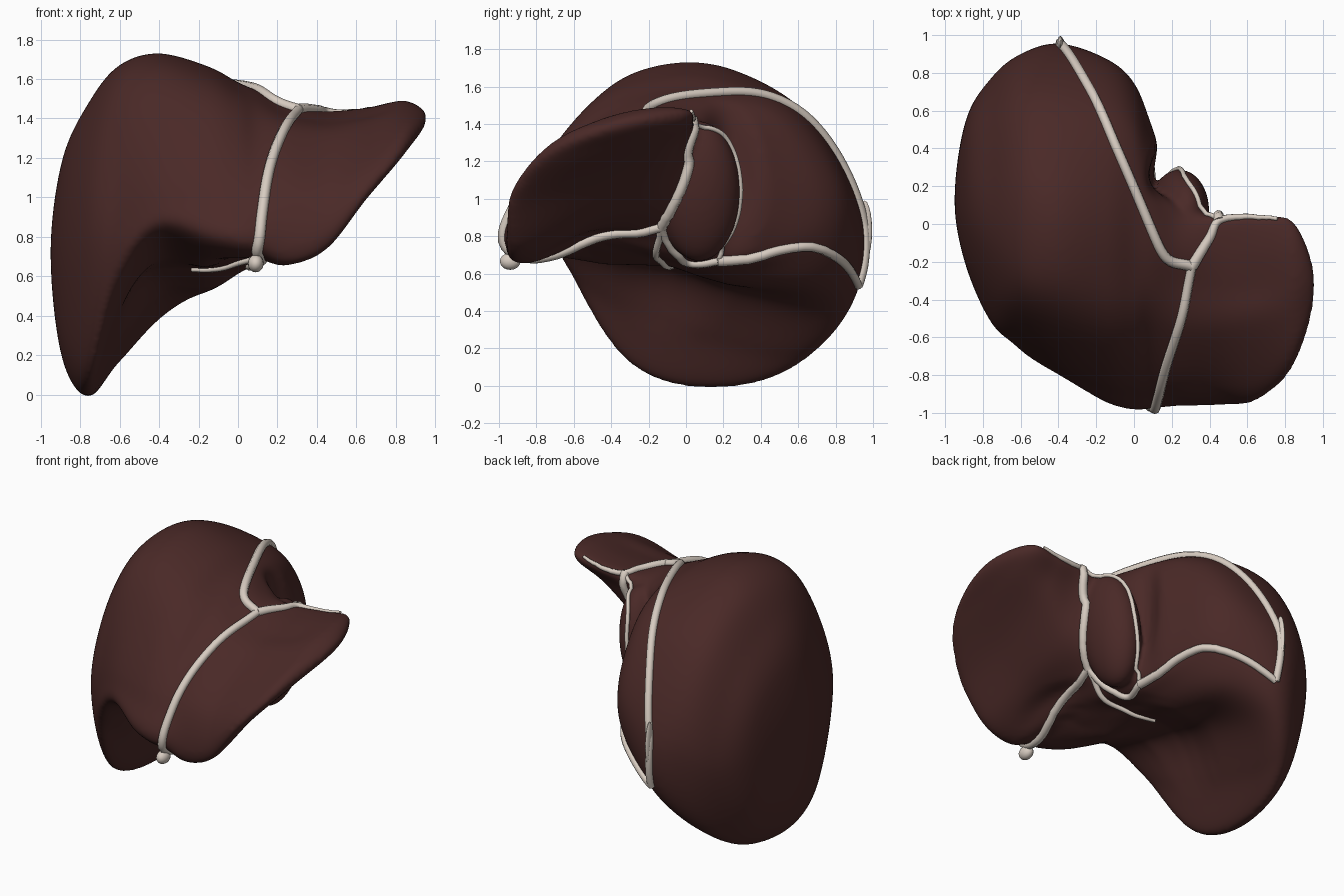
import bpy, bmesh
from mathutils import Vector, Matrix
from mathutils.bvhtree import BVHTree

if "Cube" in bpy.data.objects:
    bpy.data.objects.remove(bpy.data.objects["Cube"])


def material(name, rgb):
    m = bpy.data.materials.new(name)
    m.diffuse_color = (*rgb, 1)
    m.use_nodes = True
    m.node_tree.nodes["Principled BSDF"].inputs["Base Color"].default_value = m.diffuse_color
    return m


RED = material("liver_red", (0.068, 0.022, 0.02))
CREAM = material("ligament_cream", (0.68, 0.6, 0.53))


def spline(a, b, c, d, t):
    return 0.5 * (2 * b + (c - a) * t + (2 * a - 5 * b + 4 * c - d) * t * t
                  + (3 * b - a - 3 * c + d) * t ** 3)


# Cross-sections along x, then (y, z): front edge, front, top front, top, top,
# upper back, back, lower back, underside
right_lobe = [
    (-.89, -.1, .29, -.22, .65, -.16, .97, .02, 1.17, .25, 1.17, .48, 1.0, .55, .7, .44, .35, .15, .18),
    (-.75, -.34, .16, -.53, .75, -.4, 1.2, -.12, 1.46, .22, 1.46, .6, 1.22, .78, .7, .55, .12, .1, -.01),
    (-.6, -.57, .56, -.65, .9, -.45, 1.43, -.18, 1.64, .25, 1.64, .68, 1.36, .9, .8, .72, .21, .15, .25),
    (-.4, -.68, .79, -.77, 1.0, -.5, 1.5, -.2, 1.7, .22, 1.7, .68, 1.42, .95, .85, .82, .4, .25, .5),
    (-.15, -.83, .73, -.87, 1.0, -.55, 1.47, -.2, 1.64, .2, 1.64, .62, 1.44, .87, 1.0, .77, .61, .35, .53),
    (0, -.89, .71, -.89, 1.0, -.55, 1.42, -.22, 1.56, .15, 1.57, .52, 1.43, .74, 1.05, .65, .74, .2, .61),
]
left_lobe = [
    (.1, -.89, .7, -.89, 1.0, -.54, 1.37, -.25, 1.51, .05, 1.53, .35, 1.39, .5, 1.08, .42, .8, .1, .67),
    (.25, -.92, .66, -.89, 1.02, -.57, 1.33, -.3, 1.43, -.1, 1.47, .08, 1.4, .08, 1.15, 0, .9, -.4, .8),
    (.45, -.93, .74, -.89, 1.02, -.57, 1.31, -.33, 1.39, -.12, 1.43, .04, 1.42, 0, 1.28, -.14, 1.02, -.55, .87),
    (.65, -.91, .99, -.86, 1.14, -.53, 1.36, -.33, 1.41, -.12, 1.45, .04, 1.44, -.01, 1.34, -.15, 1.2, -.53, 1.07),
    (.85, -.73, 1.23, -.67, 1.33, -.47, 1.42, -.3, 1.47, -.13, 1.49, 0, 1.47, -.03, 1.4, -.2, 1.32, -.45, 1.26),
]
N = 9
rings = [[Vector((s[0], s[i], s[i + 1])) for i in range(1, 2 * N, 2)] for s in right_lobe + left_lobe]
tips = [Vector((-.95, .12, .72)), Vector((.96, -.32, 1.41))]


def ghost(ring, tip):
    return [Vector((p.x, 2 * tip.y - p.y, 2 * tip.z - p.z)) for p in ring]


rows = ([ghost(rings[0], tips[0]), [tips[0]] * N] + rings
        + [[tips[1]] * N, ghost(rings[-1], tips[1])])

# Liver body: smooth loft through the sections
bm = bmesh.new()
loft = []
for i in range(1, len(rows) - 2):
    for k in range(8):
        if i == 1 and k == 0:
            continue
        ring = [spline(*(rows[i + d][j] for d in (-1, 0, 1, 2)), k / 8) for j in range(N)]
        loft.append([bm.verts.new(spline(*(ring[(j + d) % N] for d in (-1, 0, 1, 2)), m / 8))
                     for j in range(N) for m in range(8)])
n = N * 8
for a, b in zip(loft, loft[1:]):
    for j in range(n):
        bm.faces.new((a[j], a[(j + 1) % n], b[(j + 1) % n], b[j]))
for ring, tip in ((loft[0], tips[0]), (loft[-1], tips[1])):
    v = bm.verts.new(tip)
    for j in range(n):
        bm.faces.new((ring[j], ring[(j + 1) % n], v))
# Gallbladder fossa, porta, hollow of the quadrate lobe and vein groove
for c, size, push in (((-.42, -.1, .52), (.35, .35, .35), (-.04, 0, .04)),
                      ((-.1, -.1, .62), (.3, .35, .2), (0, 0, .06)),
                      ((.12, -.45, .7), (.35, .42, .2), (0, 0, .11)),
                      ((.17, .24, 1.15), (.16, .2, .6), (-.1, -.03, 0))):
    for v in bm.verts:
        d = v.co - Vector(c)
        f = max(0, 1 - sum((d[k] / size[k]) ** 2 for k in range(3))) ** 2
        v.co += Vector(push) * f
# Caudate lobe on the back
bmesh.ops.create_uvsphere(bm, u_segments=32, v_segments=20, radius=1,
                          matrix=Matrix.Translation((.24, .07, 1.04))
                          @ Matrix.Rotation(.15, 4, 'Y') @ Matrix.Diagonal((.15, .22, .38, 1)))
bmesh.ops.recalc_face_normals(bm, faces=bm.faces)
me = bpy.data.meshes.new("liver_body")
bm.to_mesh(me)
bm.free()
body = bpy.data.objects.new("liver_body", me)
bpy.context.collection.objects.link(body)
me.materials.append(RED)
rm = body.modifiers.new("fuse", 'REMESH')
rm.mode = 'VOXEL'
rm.voxel_size = 0.016
rm.use_smooth_shade = True
sm = body.modifiers.new("soften", 'SMOOTH')
sm.factor = 0.5
sm.iterations = 14
tree = BVHTree.FromObject(body, bpy.context.evaluated_depsgraph_get())


# Ligaments: cords that follow the surface
def ligament(name, pts, r0, r1=None):
    r1 = r1 or r0
    p = [Vector(q) for q in pts]
    p = [2 * p[0] - p[1]] + p + [2 * p[-1] - p[-2]]
    path = [spline(*p[i - 1:i + 3], k / 8) for i in range(1, len(p) - 2) for k in range(8)] + [p[-2]]
    cu = bpy.data.curves.new(name, 'CURVE')
    cu.dimensions = '3D'
    cu.bevel_depth = 1
    cu.bevel_resolution = 2
    cu.use_fill_caps = True
    sp = cu.splines.new('POLY')
    sp.points.add(len(path) - 1)
    for i, q in enumerate(path):
        hit = tree.find_nearest(q)
        sp.points[i].co = (*(hit[0] + hit[1] * 0.006), 1)
        sp.points[i].radius = r0 + (r1 - r0) * i / (len(path) - 1)
    sp.use_smooth = True
    cu.materials.append(CREAM)
    ob = bpy.data.objects.new(name, cu)
    bpy.context.collection.objects.link(ob)


hub, left_hub, porta = (.31, -.23, 1.46), (.45, .02, 1.44), (.22, -.12, .89)
ligament("falciform_ligament", [(.09, -.95, .67), (.12, -.93, .9), (.17, -.75, 1.18), (.26, -.45, 1.38), hub], .028, .025)
ligament("upper_coronary_ligament", [hub, (.17, -.17, 1.53), (.02, .15, 1.57), (-.12, .45, 1.53),
                                     (-.26, .75, 1.3), (-.37, .95, .95), (-.39, .97, .8), (-.38, .93, .53)], .028, .024)
ligament("left_triangular_ligament", [hub, (.4, -.08, 1.47), left_hub, (.6, .05, 1.44), (.76, .03, 1.47)], .03, .01)
ligament("lower_coronary_ligament", [(-.38, .93, .53), (-.22, .8, .68), (-.1, .65, .78), (-.02, .5, .76),
                                     (.06, .3, .69), (.1, .17, .66)], .022, .03)
ligament("caval_ligament", [(.1, .17, .66), (.17, .23, .8), (.24, .3, 1.05), (.27, .26, 1.27),
                            (.33, .15, 1.37), left_hub], .013)
ligament("venous_ligament", [left_hub, (.42, .02, 1.2), (.35, -.05, 1.0), porta], .028)
ligament("porta_ligament", [porta, (.12, -.05, .76), (.05, .03, .68), (.1, .17, .66)], .022)
ligament("lesser_ligament", [porta, (.08, -.15, .75), (-.1, -.1, .7), (-.23, -.05, .72)], .022, .012)
ligament("round_ligament", [(.09, -.95, .67), (.14, -.75, .74), (.18, -.4, .84), porta], .028, .025)

# Rounded ends of the falciform and right triangular ligaments
for name, loc, scale in (("falciform_end", (.09, -.94, .665), (.04, .055, .045)),
                         ("triangular_end", (-.39, .955, .83), (.018, .04, .16))):
    bpy.ops.mesh.primitive_uv_sphere_add(segments=16, ring_count=10, location=loc)
    knob = bpy.context.object
    knob.name = name
    knob.scale = scale
    knob.data.materials.append(CREAM)
    bpy.ops.object.shade_smooth()
